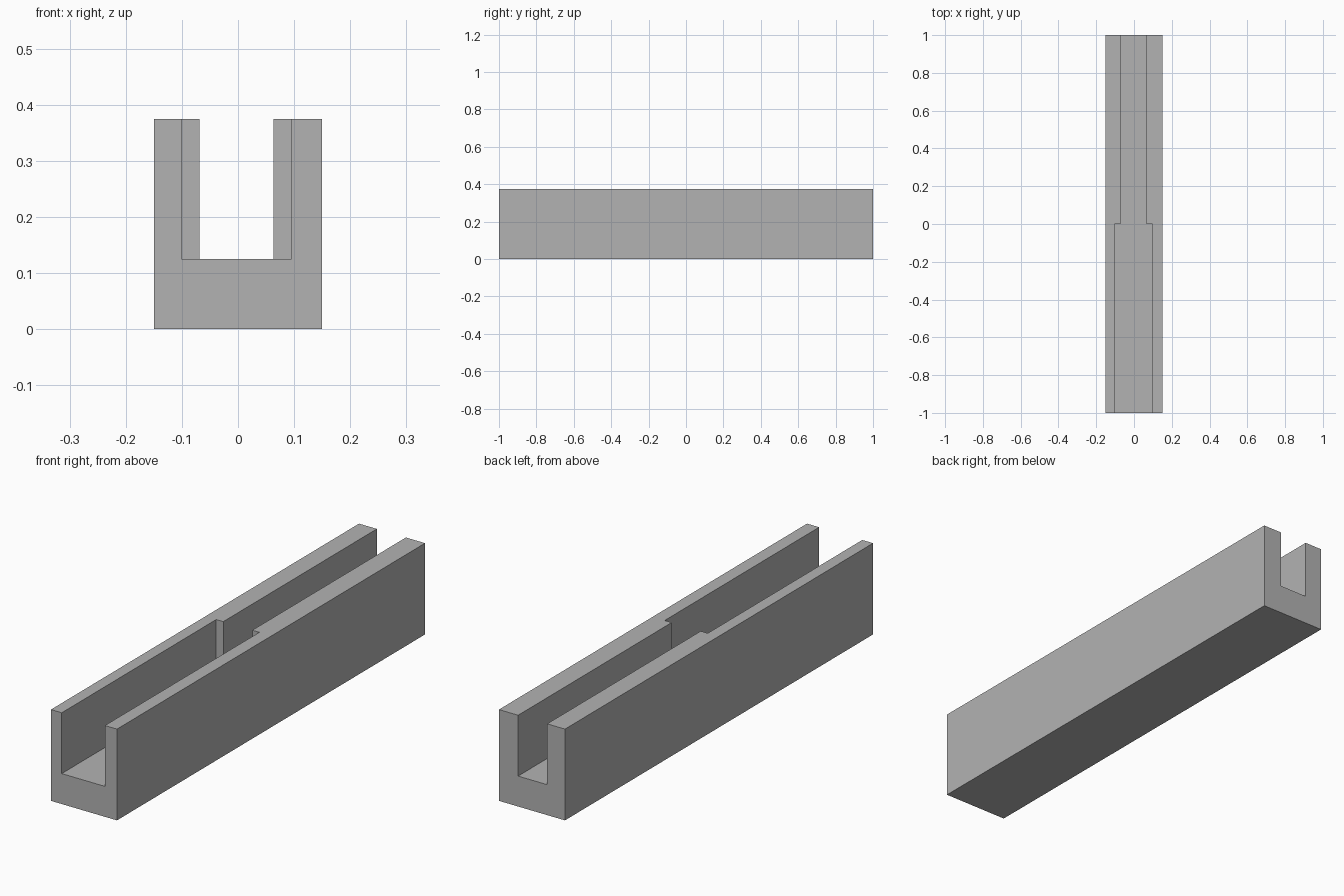
import bpy
import bmesh

default = bpy.data.objects.get("Cube")
if default:
    bpy.data.objects.remove(default, do_unlink=True)

# Single grey material
grey = bpy.data.materials.new("plain grey")
grey.use_nodes = True
colour = (0.45, 0.45, 0.45, 1)
grey.diffuse_color = colour
grey.node_tree.nodes["Principled BSDF"].inputs["Base Color"].default_value = colour


def prism(name, outline, bottom, top):
    """Extrude a plan outline upward into a solid."""
    bm = bmesh.new()
    face = bm.faces.new([bm.verts.new((x, y, bottom)) for x, y in outline])
    raised = bmesh.ops.extrude_face_region(bm, geom=[face])["geom"]
    bmesh.ops.translate(bm, vec=(0, 0, top - bottom),
                        verts=[v for v in raised if isinstance(v, bmesh.types.BMVert)])
    bmesh.ops.recalc_face_normals(bm, faces=bm.faces)
    mesh = bpy.data.meshes.new(name)
    bm.to_mesh(mesh)
    bm.free()
    mesh.materials.append(grey)
    obj = bpy.data.objects.new(name, mesh)
    bpy.context.collection.objects.link(obj)
    return obj


# Long rectangular block
half_width, half_length, height = 0.15, 1.0, 0.375
block = prism("channel_block",
              [(-half_width, -half_length), (half_width, -half_length),
               (half_width, half_length), (-half_width, half_length)], 0, height)

# Open slot: wide at the front, stepping narrower at the back
step, floor, end = 0.003, 0.125, 1.2
slot = prism("slot_cutter",
             [(-0.101, -end), (0.095, -end), (0.095, step), (0.063, step),
              (0.063, end), (-0.069, end), (-0.069, step), (-0.101, step)], floor, 0.6)
slot.hide_render = True

cut = block.modifiers.new("slot", 'BOOLEAN')
cut.operation = 'DIFFERENCE'
cut.solver = 'EXACT'
cut.object = slot

# Bake the cut and drop the cutter
bpy.context.view_layer.update()
graph = bpy.context.evaluated_depsgraph_get()
result = bpy.data.meshes.new_from_object(block.evaluated_get(graph))
block.modifiers.clear()
block.data = result
bpy.data.objects.remove(slot, do_unlink=True)
